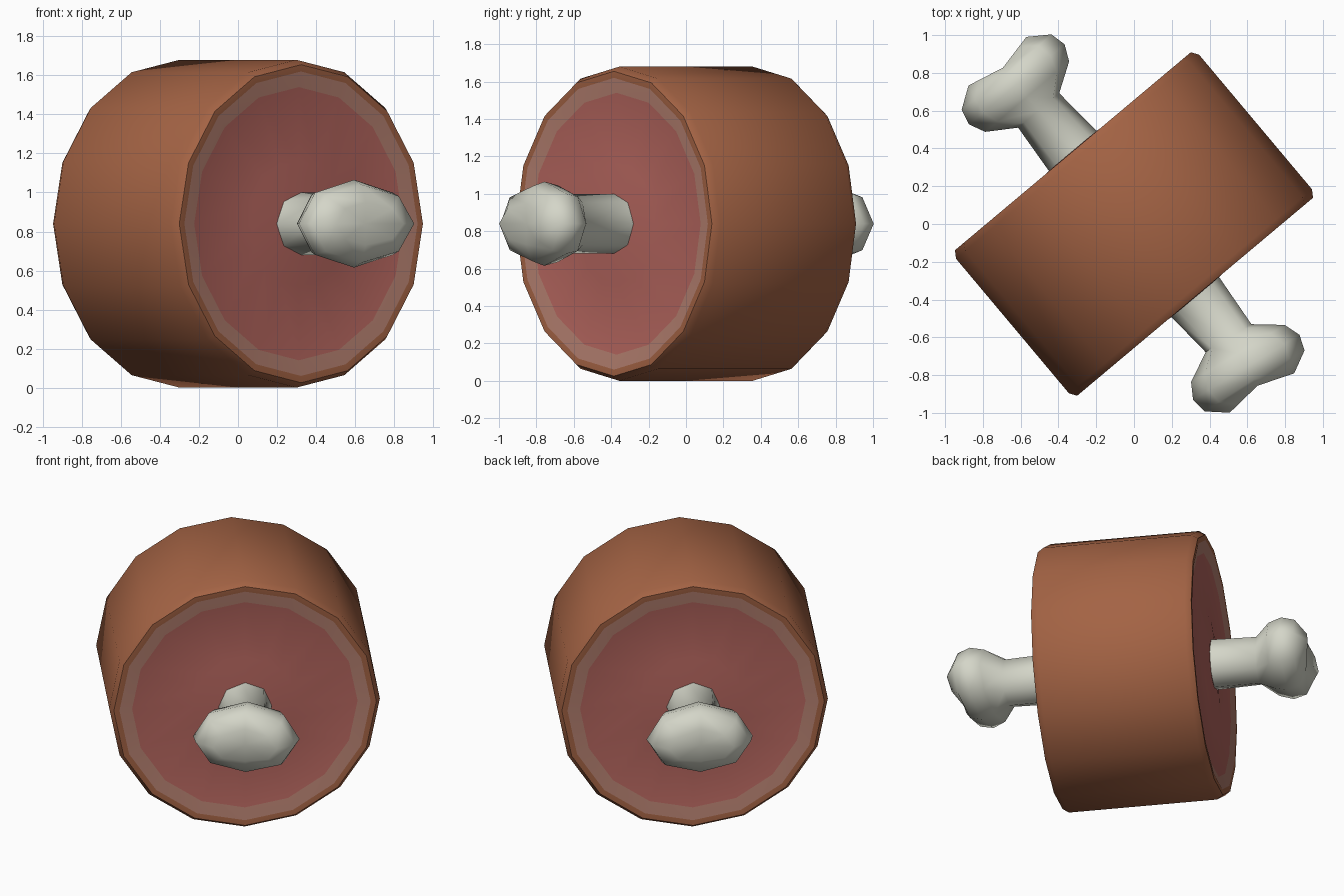
import bpy, bmesh, math

if "Cube" in bpy.data.objects:
    bpy.data.objects.remove(bpy.data.objects["Cube"])

YAW = math.radians(40)      # the joint lies diagonally on the ground plane
CZ = 0.84                   # height of its axis


def material(name, rgb):
    m = bpy.data.materials.new(name)
    m.diffuse_color = (*rgb, 1)
    m.use_nodes = True
    m.node_tree.nodes["Principled BSDF"].inputs["Base Color"].default_value = m.diffuse_color
    return m


skin = material("browned skin", (0.37, 0.125, 0.058))
fat = material("pale fat", (0.47, 0.22, 0.165))
flesh = material("pink flesh", (0.47, 0.135, 0.115))
ivory = material("bone ivory", (0.66, 0.67, 0.58))


def place(u, d, z):
    """u = across, d = along the axis towards the front, z = up from the axis"""
    c, s = math.cos(YAW), math.sin(YAW)
    return (u * c + d * s, u * s - d * c, CZ + z)


def loft(name, rings, mats, colour=lambda i: 0, caps=None, angle=40):
    """Skin a list of rings of (u, d, z) points; caps = two end centre points."""
    bm = bmesh.new()
    vs = [[bm.verts.new(place(*p)) for p in ring] for ring in rings]
    n = len(vs[0])
    for i in range(len(vs) - 1):
        for k in range(n):
            j = (k + 1) % n
            f = bm.faces.new((vs[i][k], vs[i][j], vs[i + 1][j], vs[i + 1][k]))
            f.material_index = colour(i)
    if caps:
        for ring, c in ((vs[0], caps[0]), (vs[-1], caps[1])):
            v = bm.verts.new(place(*c))
            for k in range(n):
                bm.faces.new((ring[k], ring[(k + 1) % n], v))
    bmesh.ops.recalc_face_normals(bm, faces=bm.faces)
    me = bpy.data.meshes.new(name)
    bm.to_mesh(me)
    bm.free()
    for m in mats:
        me.materials.append(m)
    ob = bpy.data.objects.new(name, me)
    bpy.context.collection.objects.link(ob)
    bpy.ops.object.select_all(action='DESELECT')
    ob.select_set(True)
    bpy.context.view_layer.objects.active = ob
    bpy.ops.object.shade_smooth_by_angle(angle=math.radians(angle))
    return ob


def circle(n, ru, rz):
    return [(ru * math.cos(2 * math.pi * k / n), rz * math.sin(2 * math.pi * k / n))
            for k in range(n)]


# Meat: 16-sided drum, mirrored profile of (radius, distance along axis)
half = [(0.10, 0.50), (0.17, 0.505), (0.32, 0.485), (0.70, 0.485),
        (0.78, 0.502), (0.815, 0.503), (0.84, 0.465)]
profile = half + [(r, -h) for r, h in reversed(half)]
last = len(profile) - 2


def meat_colour(i):
    i = min(i, last - i)
    return 2 if i < 3 else 1 if i == 3 else 0


loft("meat", [[(u, d, z) for u, z in circle(16, r, r)] for r, d in profile],
     [skin, fat, flesh], meat_colour)

# Bone: 8-sided shaft flaring to a two-lobed knob at each end
# (distance, half width, half height, notch depth in the middle)
stations = [(0.50, 0.165, 0.16, 0), (0.785, 0.142, 0.16, 0), (0.88, 0.29, 0.205, 0),
            (0.965, 0.33, 0.225, 0), (1.05, 0.31, 0.20, 0.01), (1.125, 0.20, 0.11, 0.045)]


def tilt(u, d, a, pivot=0.75):
    if d < 0.7:
        return u, d
    t = d - pivot
    return u * math.cos(a) - t * math.sin(a), pivot + u * math.sin(a) + t * math.cos(a)


def bone_end(sign, a):
    rings = []
    for d, w, h, notch in stations:
        ring = []
        for u, z in circle(8, w, h):
            uu, dd = tilt(u, d - notch * (1 - abs(u) / w), a)
            ring.append((uu, sign * dd, z))
        rings.append(ring)
    uu, dd = tilt(0, 1.075, a)
    return rings, (uu, sign * dd, 0)


front, front_tip = bone_end(1, 0.15)
back, back_tip = bone_end(-1, 0.0)
loft("bone", front[::-1] + back, [ivory], caps=(front_tip, back_tip), angle=60)
